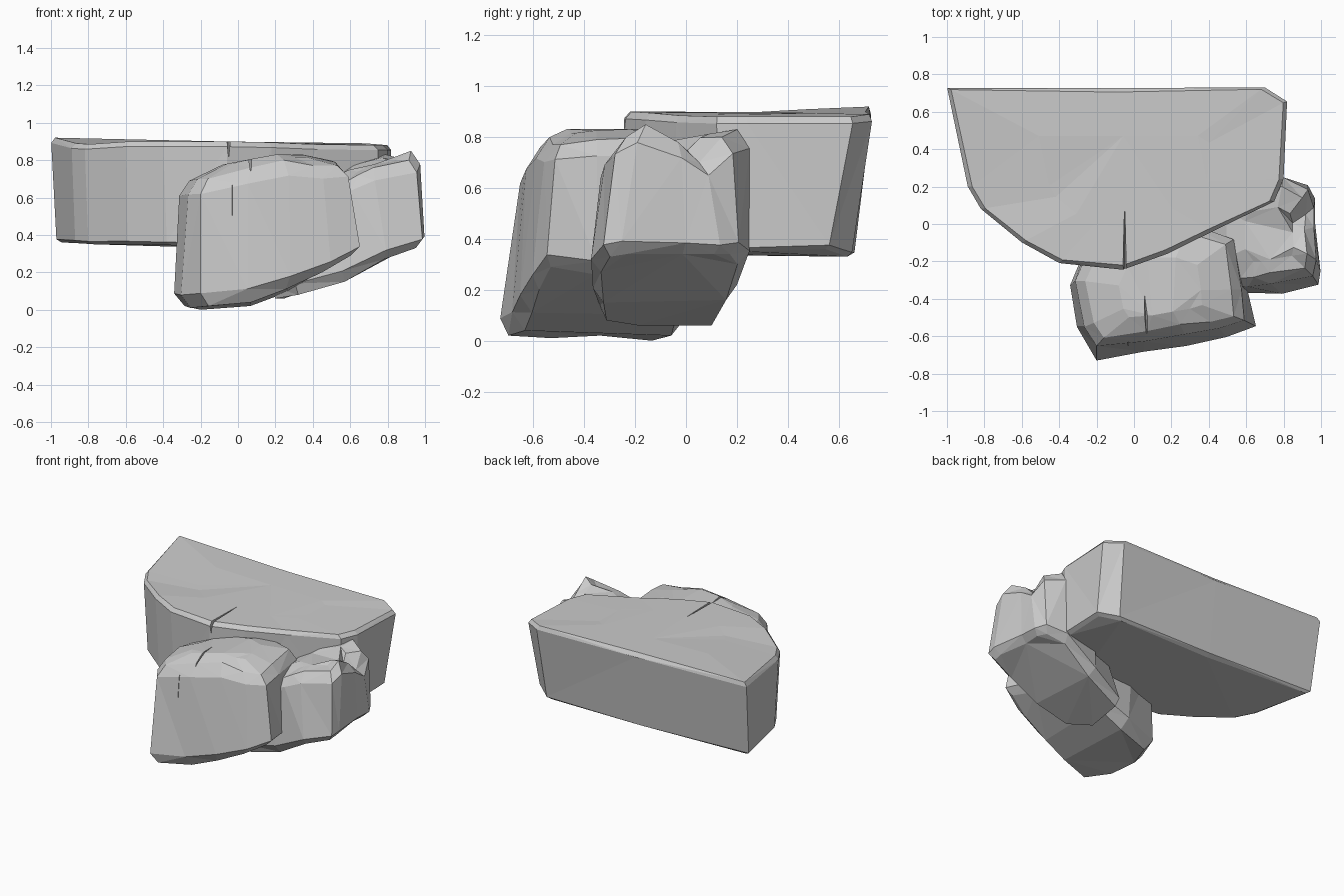
import bpy, bmesh
from mathutils import Vector

if "Cube" in bpy.data.objects:
    bpy.data.objects.remove(bpy.data.objects["Cube"])


def rock(name, columns, low, high, base_in, top_in, dome):
    """Chiselled rock: each column runs from a foot point to a crown point.
    low/high: where the side bevels begin; base_in/top_in: bevel inset;
    dome: rise of the inner top ring."""
    feet = [Vector(c[:3]) for c in columns]
    tops = [Vector(c[3:]) for c in columns]
    n = len(columns)
    mid_f = sum(feet, Vector()) / n
    mid_t = sum(tops, Vector()) / n

    def inset(p, mid, dist):
        d = Vector((mid.x - p.x, mid.y - p.y, 0))
        return p + d.normalized() * dist

    rings = [
        [inset(p, mid_f, base_in) for p in feet],
        [p.lerp(q, low) for p, q in zip(feet, tops)],
        [p.lerp(q, high) for p, q in zip(feet, tops)],
        [inset(q, mid_t, top_in) for q in tops],
        [q.lerp(mid_t, 0.5) + Vector((0, 0, dome)) for q in tops],
    ]
    bm = bmesh.new()
    vr = [[bm.verts.new(p) for p in r] for r in rings]
    for a, b in zip(vr, vr[1:]):
        for i in range(n):
            j = (i + 1) % n
            bm.faces.new((a[i], a[j], b[j], b[i]))
    bm.faces.new(vr[0][::-1])
    bm.faces.new(vr[-1])
    bmesh.ops.triangulate(bm, faces=bm.faces[:])
    bmesh.ops.recalc_face_normals(bm, faces=bm.faces[:])
    return add(name, bm)


def add(name, bm):
    me = bpy.data.meshes.new(name)
    bm.to_mesh(me)
    bm.free()
    ob = bpy.data.objects.new(name, me)
    bpy.context.collection.objects.link(ob)
    return ob


def crack(target, points):
    """Cut a thin wedge (convex hull of a few points) out of a rock."""
    bm = bmesh.new()
    for p in points:
        bm.verts.new(p)
    bmesh.ops.convex_hull(bm, input=bm.verts[:])
    bmesh.ops.recalc_face_normals(bm, faces=bm.faces[:])
    cutter = add(target.name + "_crack_cutter", bm)
    cutter.hide_render = True
    cutter.hide_set(True)
    mod = target.modifiers.new("crack", 'BOOLEAN')
    mod.operation = 'DIFFERENCE'
    mod.solver = 'EXACT'
    mod.object = cutter


# Large flat ledge slab
slab = rock("ledge_slab", [
    (-.97, .66, .36, -1.0, .73, .92),
    (-.87, .22, .355, -.89, .20, .89),
    (-.80, .10, .35, -.82, .08, .885),
    (-.59, -.07, .35, -.60, -.10, .90),
    (-.38, -.19, .345, -.40, -.21, .90),
    (-.06, -.23, .34, -.06, -.245, .90),
    (.17, -.14, .34, .18, -.16, .895),
    (.42, -.03, .34, .42, -.04, .885),
    (.74, .13, .345, .75, .12, .88),
    (.79, .25, .35, .80, .24, .88),
    (.79, .56, .36, .82, .66, .88),
    (.67, .65, .33, .70, .735, .89),
    (-.10, .66, .33, -.10, .73, .90),
], 0.03, 0.95, 0.03, 0.025, 0.003)

# Front boulder, leaning under the slab
front = rock("front_boulder", [
    (-.345, -.33, .02, -.31, -.30, .69),
    (-.31, -.55, .01, -.26, -.55, .70),
    (-.20, -.74, .02, -.20, -.64, .70),
    (.05, -.69, .04, .05, -.62, .76),
    (.28, -.66, .11, .27, -.58, .80),
    (.50, -.61, .20, .45, -.55, .77),
    (.66, -.55, .29, .58, -.51, .77),
    (.61, -.35, .26, .57, -.35, .79),
    (.55, -.10, .20, .53, -.08, .80),
    (.30, .02, .10, .30, .00, .80),
    (.05, .00, .02, .00, .00, .75),
    (-.25, -.10, .00, -.22, -.10, .70),
], 0.10, 0.88, 0.06, 0.05, 0.055)

# Side boulder with a sloping underside
side = rock("side_boulder", [
    (.28, -.34, .08, .54, -.33, .68),
    (.55, -.37, .15, .62, -.33, .72),
    (.80, -.38, .27, .72, -.31, .76),
    (.99, -.33, .33, .95, -.27, .80),
    (1.0, -.26, .34, .97, -.18, .85),
    (.97, .00, .34, .96, -.02, .78),
    (.97, .14, .34, .96, .08, .70),
    (.93, .21, .34, .93, .18, .80),
    (.78, .25, .30, .80, .25, .83),
    (.50, .20, .16, .50, .20, .75),
    (.20, .12, .06, .45, .10, .70),
    (.15, -.20, .06, .45, -.20, .70),
], 0.10, 0.86, 0.05, 0.05, 0.02)

# Narrow weathering cracks
crack(slab, [(-.065, -.3, .95), (-.035, -.3, .95), (-.05, -.3, .80),
             (-.05, .08, .92), (-.05, .08, .88)])
crack(front, [(-.05, -.76, .70), (-.015, -.76, .70), (-.03, -.76, .45),
              (-.03, -.62, .72), (-.03, -.64, .5)])
crack(front, [(.05, -.68, .90), (.11, -.62, .90), (.07, -.64, .72),
              (.055, -.37, .86), (.055, -.37, .80)])
